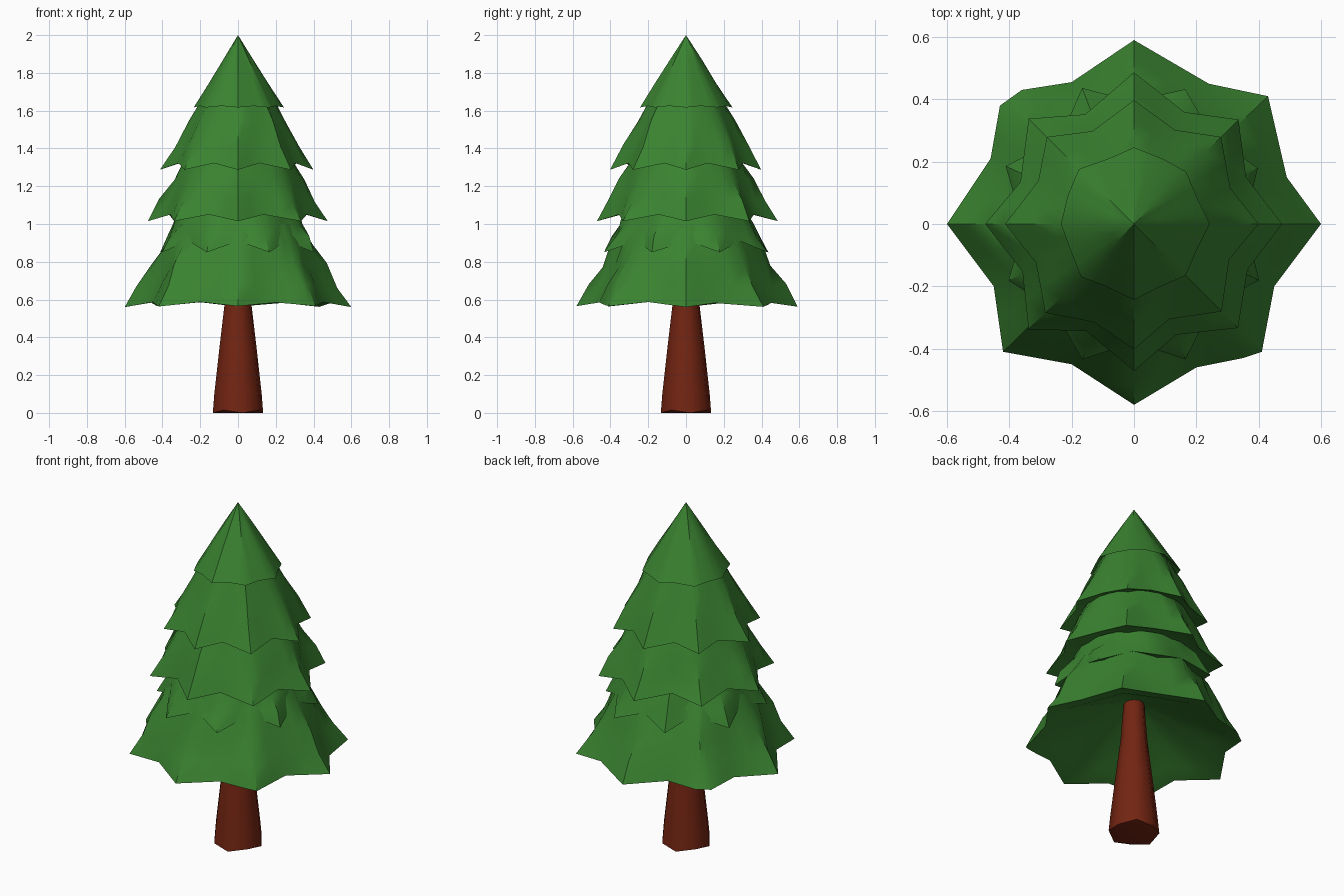
import bpy, bmesh, math, random
from mathutils import Vector

random.seed(7)
cube = bpy.data.objects.get("Cube")
if cube:
    bpy.data.objects.remove(cube, do_unlink=True)


def material(name, color):
    mat = bpy.data.materials.new(name)
    mat.use_nodes = True
    mat.diffuse_color = color
    bsdf = mat.node_tree.nodes["Principled BSDF"]
    bsdf.inputs["Base Color"].default_value = color
    bsdf.inputs["Roughness"].default_value = 0.8
    return mat


green = material("pine green", (0.042, 0.225, 0.03, 1))
brown = material("bark brown", (0.17, 0.018, 0.006, 1))


def polar(radius, angle, z):
    return Vector((radius * math.cos(angle), radius * math.sin(angle), z))


def ring(radius, z, count, turn=0.0):
    return [polar(radius, turn + math.tau * i / count, z) for i in range(count)]


def loft(name, rings, mat, angle):
    """Skin a stack of closed rings and fan both ends."""
    bm = bmesh.new()
    loops = [[bm.verts.new(p) for p in r] for r in rings]
    n = len(loops[0])
    for low, high in zip(loops, loops[1:]):
        for i in range(n):
            j = (i + 1) % n
            bm.faces.new((low[i], low[j], high[j], high[i]))
    for loop in (loops[0], loops[-1]):
        center = bm.verts.new(sum((v.co for v in loop), Vector()) / n)
        for i in range(n):
            bm.faces.new((loop[i], loop[(i + 1) % n], center))
    bmesh.ops.remove_doubles(bm, verts=bm.verts, dist=0.0005)
    bmesh.ops.recalc_face_normals(bm, faces=bm.faces)
    mesh = bpy.data.meshes.new(name)
    bm.to_mesh(mesh)
    bm.free()
    mesh.materials.append(mat)
    obj = bpy.data.objects.new(name, mesh)
    bpy.context.collection.objects.link(obj)
    bpy.ops.object.select_all(action="DESELECT")
    obj.select_set(True)
    bpy.context.view_layer.objects.active = obj
    bpy.ops.object.shade_smooth_by_angle(angle=math.radians(angle))
    return obj


def star(tip, valley, z, lift, turn=0.0, squash=1.0):
    """Eight drooping branch tips with raised valleys between them."""
    rim = []
    for i in range(16):
        radius, up = (valley, lift) if i % 2 else (tip, 0)
        p = polar(radius + random.uniform(-0.01, 0.01),
                  turn + math.tau * i / 16 + random.uniform(-0.04, 0.04) * (i % 2),
                  z + up)
        p.x *= squash
        rim.append(p)
    return rim


def tier(name, rim, top_radius, top_z, hollow, rough, steps=3):
    """Foliage skirt from a rim up to a neck, with a hollow underside."""
    # Add a point halfway along every rim edge
    n = len(rim)
    edge = []
    for i, p in enumerate(rim):
        edge += [p, (p + rim[(i + 1) % n]) / 2]
    angles = [math.atan2(p.y, p.x) for p in edge]
    rings = [[polar(hollow[0], a, hollow[1]) for a in angles],
             [Vector((p.x * 0.8, p.y * 0.8, p.z + 0.035)) for p in edge],
             edge]
    neck = [polar(top_radius, a, top_z) for a in angles]
    for s in range(1, steps):
        t = s / steps
        layer = []
        for p, q in zip(edge, neck):
            fold = 1 + random.uniform(-rough, rough)
            m = p.lerp(q, t)
            layer.append(Vector((m.x * fold, m.y * fold,
                                 m.z + random.uniform(-rough, rough) * 0.4)))
        rings.append(layer)
    rings.append(neck)
    return loft(name, rings, green, 38)


# Trunk: tapered, with a slightly uneven foot
foot = ring(0.136, 0.012, 8, 0.2)
for k, p in enumerate(foot):
    p.z = 0.015 * (k % 2)
trunk_rings = [ring(0.1, 0, 8, 0.2), foot]
trunk_rings += [ring(r, z, 8, 0.2) for r, z in
                ((0.128, 0.1), (0.102, 0.33), (0.072, 0.58), (0.055, 0.82))]
loft("trunk", trunk_rings, brown, 50)

# Lowest skirt: broad star whose diagonal tips are blunt
outline = [(.6, 0), (.49, .15), (.43, .41), (.24, .45), (0, .59), (-.2, .455),
           (-.36, .43), (-.43, .38), (-.46, .21), (-.6, 0), (-.45, -.2),
           (-.42, -.41), (-.2, -.45), (0, -.58), (.2, -.46), (.35, -.43),
           (.41, -.41), (.45, -.2)]
skirt = [Vector((x, y, 0.56 + 0.25 * max(0, 0.6 - math.hypot(x, y))))
         for x, y in outline]
tier("skirt_branches", skirt, 0.33, 1.0, (0.05, 0.8), 0.035, 4)

# Middle tiers
tier("lower_branches", star(0.475, 0.385, 0.85, 0.06, math.pi / 8, 0.92),
     0.32, 1.07, (0.12, 0.92), 0.04)
tier("middle_branches", star(0.48, 0.385, 1.015, 0.035),
     0.285, 1.34, (0.12, 1.08), 0.03)
tier("upper_branches", star(0.405, 0.33, 1.287, 0.035),
     0.185, 1.67, (0.1, 1.36), 0.025)

# Crown: plain eight-sided cone with a pointed tip
tier("crown", star(0.24, 0.225, 1.617, 0.008), 0.0001, 2.0, (0.08, 1.66), 0.012)
